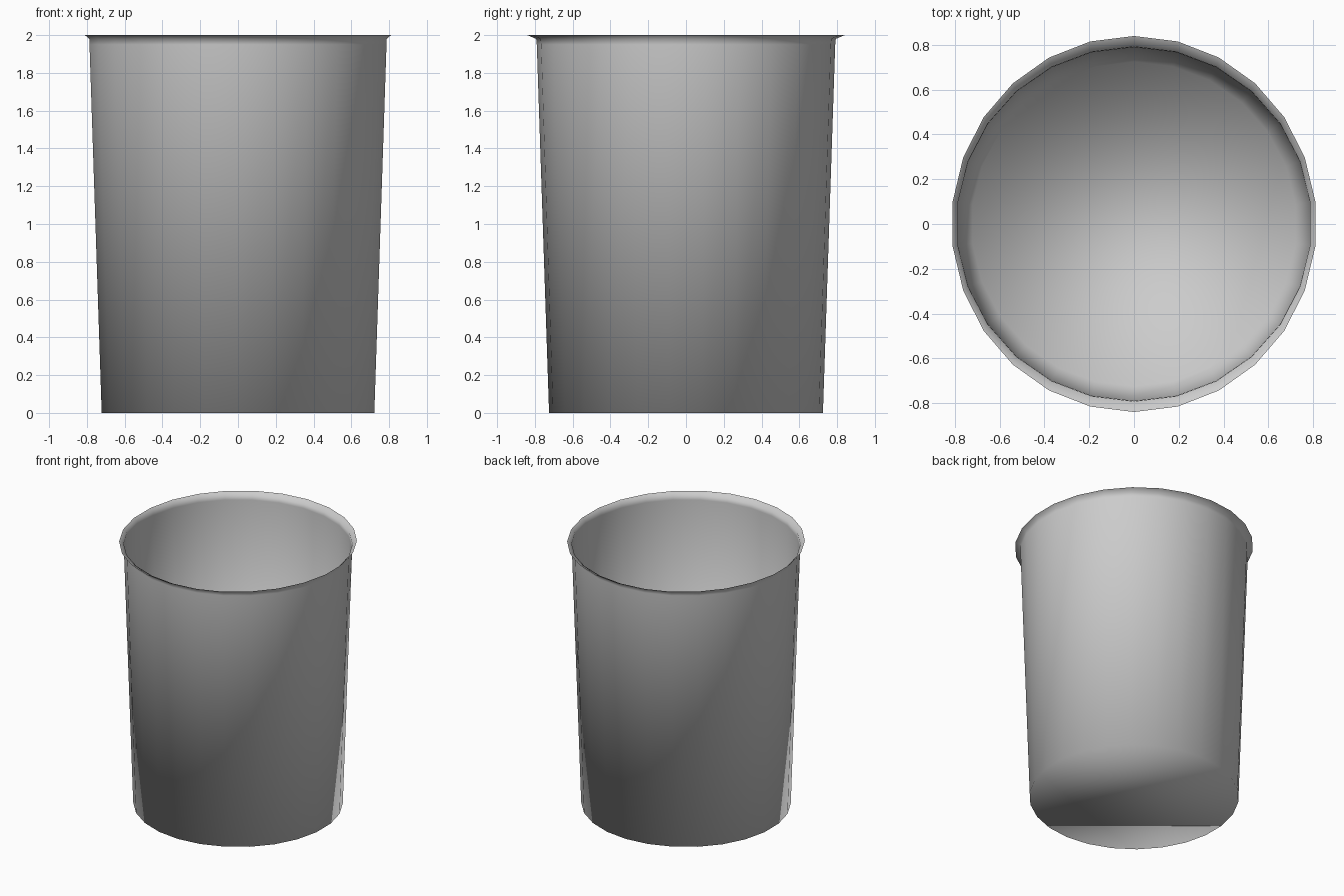
import bpy, bmesh
from math import cos, sin, pi

SIDES = 26

cube = bpy.data.objects.get("Cube")
if cube:
    bpy.data.objects.remove(cube, do_unlink=True)

# Plain grey material
grey = bpy.data.materials.new("plain grey")
grey.use_nodes = True
colour = (0.6, 0.6, 0.6, 1)
grey.diffuse_color = colour
grey.node_tree.nodes["Principled BSDF"].inputs["Base Color"].default_value = colour

# Rings from floor to flared lip: x radius, y radius, height
profile = [
    (0.727, 0.725, 0),
    (0.792, 0.79, 1.95),
    (0.793, 0.793, 1.98),
    (0.816, 0.84, 2),
]

bm = bmesh.new()
rings = []
for rx, ry, z in profile:
    angles = [pi / 2 + 2 * pi * i / SIDES for i in range(SIDES)]
    rings.append([bm.verts.new((rx * cos(a), ry * sin(a), z)) for a in angles])

# Floor and thin wall as one open shell
bm.faces.new(rings[0][::-1])
for low, high in zip(rings, rings[1:]):
    for i in range(SIDES):
        j = (i + 1) % SIDES
        bm.faces.new((low[i], low[j], high[j], high[i]))
for face in bm.faces:
    face.smooth = True

mesh = bpy.data.meshes.new("bucket")
bm.to_mesh(mesh)
bm.free()
mesh.materials.append(grey)
bucket = bpy.data.objects.new("bucket", mesh)
bpy.context.collection.objects.link(bucket)
